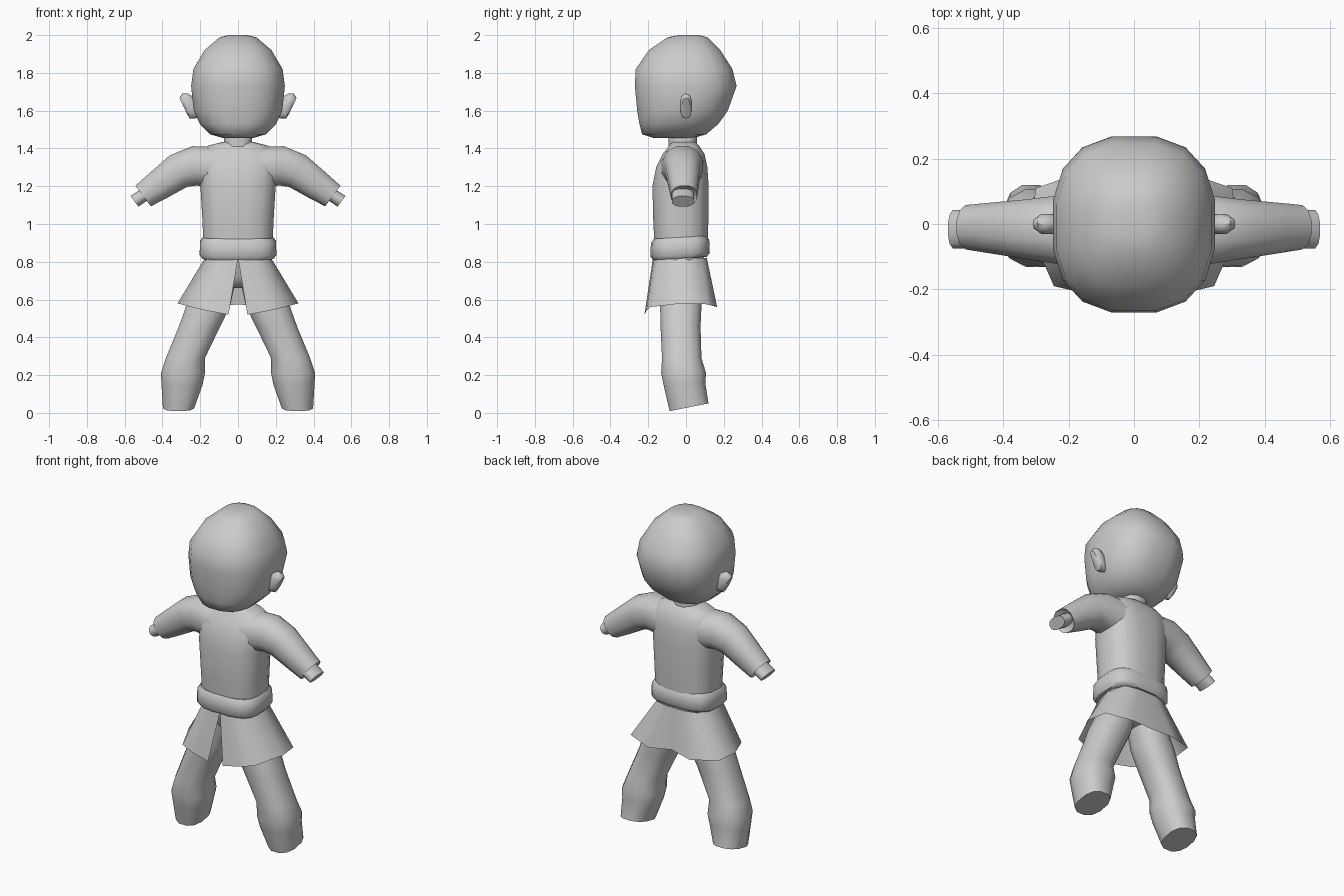
import bpy
import bmesh
from math import sin, cos, tau, radians, copysign
from mathutils import Vector

cube = bpy.data.objects.get("Cube")
if cube:
    bpy.data.objects.remove(cube, do_unlink=True)

grey = bpy.data.materials.new("plain grey")
grey.use_nodes = True
grey.diffuse_color = (0.6, 0.6, 0.6, 1)
grey.node_tree.nodes["Principled BSDF"].inputs["Base Color"].default_value = (0.6, 0.6, 0.6, 1)


def oval(centre, u, v, n=12, power=2.0):
    """Ring of points round a centre; u and v are its half axes."""
    pts = []
    for i in range(n):
        a = tau * (i + 0.5) / n
        c, s = cos(a), sin(a)
        p = copysign(abs(c) ** (2 / power), c)
        q = copysign(abs(s) ** (2 / power), s)
        pts.append(Vector(centre) + Vector(u) * p + Vector(v) * q)
    return pts


def level(x0, x1, y0, y1, z, tilt=0.0, n=12, power=2.4):
    """Horizontal ring from its extents, rising by tilt towards the back."""
    r = (y1 - y0) / 2
    return oval(((x0 + x1) / 2, (y0 + y1) / 2, z), ((x1 - x0) / 2, 0, 0), (0, r, tilt * r), n, power)


def loft(name, rings, caps=True, closed=True, loop=False, angle=50, side=1):
    """Skin a row of rings; side -1 mirrors the part."""
    bm = bmesh.new()
    rows = [[bm.verts.new((p.x * side, p.y, p.z)) for p in r] for r in rings]
    n = len(rows[0])
    for a, b in zip(rows, rows[1:] + (rows[:1] if loop else [])):
        for i in range(n if closed else n - 1):
            j = (i + 1) % n
            bm.faces.new((a[i], a[j], b[j], b[i]))
    if caps and not loop:
        bm.faces.new(rows[0])
        bm.faces.new(rows[-1])
    bmesh.ops.recalc_face_normals(bm, faces=bm.faces)
    mesh = bpy.data.meshes.new(name)
    bm.to_mesh(mesh)
    bm.free()
    mesh.materials.append(grey)
    obj = bpy.data.objects.new(name, mesh)
    bpy.context.collection.objects.link(obj)
    bpy.ops.object.select_all(action="DESELECT")
    obj.select_set(True)
    bpy.context.view_layer.objects.active = obj
    bpy.ops.object.shade_smooth_by_angle(angle=radians(angle))
    return obj


# Head: half width, front, back, height
head = [(0.08, -0.17, 0.04, 1.455), (0.15, -0.235, 0.11, 1.475), (0.205, -0.25, 0.175, 1.53),
        (0.238, -0.262, 0.225, 1.6), (0.252, -0.275, 0.272, 1.73), (0.24, -0.27, 0.25, 1.82),
        (0.18, -0.2, 0.185, 1.92), (0.1, -0.1, 0.115, 1.988), (0.05, -0.04, 0.07, 2.0)]
loft("head", [level(-w, w, a, b, z, n=16, power=2.5) for w, a, b, z in head], angle=70)

# Neck
loft("neck", [level(-w, w, -0.095, 0.06, z) for w, z in ((0.09, 1.38), (0.075, 1.44), (0.08, 1.52))])

# Torso
torso = [(0.185, -0.165, 0.115, 0.84), (0.19, -0.175, 0.12, 1.0), (0.202, -0.18, 0.122, 1.2),
         (0.21, -0.16, 0.115, 1.3), (0.21, -0.125, 0.1, 1.37), (0.16, -0.09, 0.07, 1.415),
         (0.08, -0.08, 0.05, 1.435)]
loft("torso", [level(-w, w, a, b, z, n=16, power=2.7) for w, a, b, z in torso], angle=70)

# Belt: a rounded band closed on itself
band = [(0.0, 0.81), (0.015, 0.83), (0.012, 0.9), (-0.004, 0.922), (-0.03, 0.92), (-0.03, 0.81)]
loft("belt", [level(-0.19 - d, 0.19 + d, -0.175 - d, 0.112 + d, z + 0.008, 0.06, n=20, power=3.2)
              for d, z in band], loop=True)

# Hips inside the skirt
loft("hips", [level(-w, w, a, b, z) for w, a, b, z in
              ((0.08, -0.09, 0.06, 0.66), (0.17, -0.13, 0.085, 0.72), (0.18, -0.15, 0.105, 0.86))])

# Skirt: half outline from front slit to centre back, waist point then hem point
waist = [(0.0, -0.175), (0.08, -0.17), (0.145, -0.14), (0.175, -0.02), (0.14, 0.09), (0.06, 0.11), (0, 0.11)]
hem = [(0.05, -0.22, 0.52), (0.16, -0.21, 0.54), (0.245, -0.19, 0.56), (0.32, -0.02, 0.58),
       (0.3, 0.11, 0.575), (0.14, 0.165, 0.56), (0, 0.14, 0.575)]
rows = []
for t in (0, 0.35, 0.7, 1):
    half = [Vector((x, y, 0.82)).lerp(Vector(h), t) for (x, y), h in zip(waist, hem)]
    rows.append(half + [Vector((-p.x, p.y, p.z)) for p in half[-2::-1]])
loft("skirt", rows, caps=False, closed=False, angle=60)

# Legs: inner x, outer x, front, back, height, slope of the ring
leg = [(0.0, 0.19, -0.135, 0.085, 0.74, 0), (0.04, 0.28, -0.14, 0.085, 0.56, 0),
       (0.09, 0.315, -0.138, 0.08, 0.46, 0), (0.172, 0.385, -0.13, 0.085, 0.29, 0),
       (0.172, 0.412, -0.135, 0.11, 0.21, 0), (0.185, 0.408, -0.12, 0.105, 0.15, 0.1),
       (0.23, 0.4, -0.09, 0.122, 0.03, 0.2)]

# Sleeves: centre x, centre z, half height, front, back, lean of the ring
sleeve = [(0.1, 1.295, 0.115, -0.14, 0.1, 0), (0.23, 1.308, 0.108, -0.125, 0.09, 0.12),
          (0.315, 1.28, 0.098, -0.11, 0.078, 0.55), (0.42, 1.205, 0.083, -0.093, 0.068, 0.72),
          (0.502, 1.148, 0.07, -0.08, 0.06, 0.75), (0.49, 1.157, 0.06, -0.068, 0.05, 0.75)]


def arm_ring(x, z, h, y0, y1, lean):
    up = Vector((lean, 0, 1)).normalized() * h
    return oval((x, (y0 + y1) / 2, z), (0, (y1 - y0) / 2, 0), up, 12, 2.3)


for side, label in ((1, "left"), (-1, "right")):
    loft(label + "_leg", [level(a, b, c, d, z, t) for a, b, c, d, z, t in leg], side=side)
    loft(label + "_sleeve", [arm_ring(*s) for s in sleeve], angle=65, side=side)
    loft(label + "_wrist", [arm_ring(x, z, 0.036, -0.076, 0.044, 0.75)
                            for x, z in ((0.47, 1.172), (0.548, 1.12))], side=side)
    # Ears
    loft(label + "_ear", [oval((x, 0.0, z), (0, w, 0), (0.02, 0, h), 10, 2.6) for x, z, w, h in
                          ((0.21, 1.62, 0.02, 0.05), (0.25, 1.625, 0.032, 0.067),
                           (0.275, 1.625, 0.032, 0.066), (0.29, 1.625, 0.02, 0.042))], side=side)
